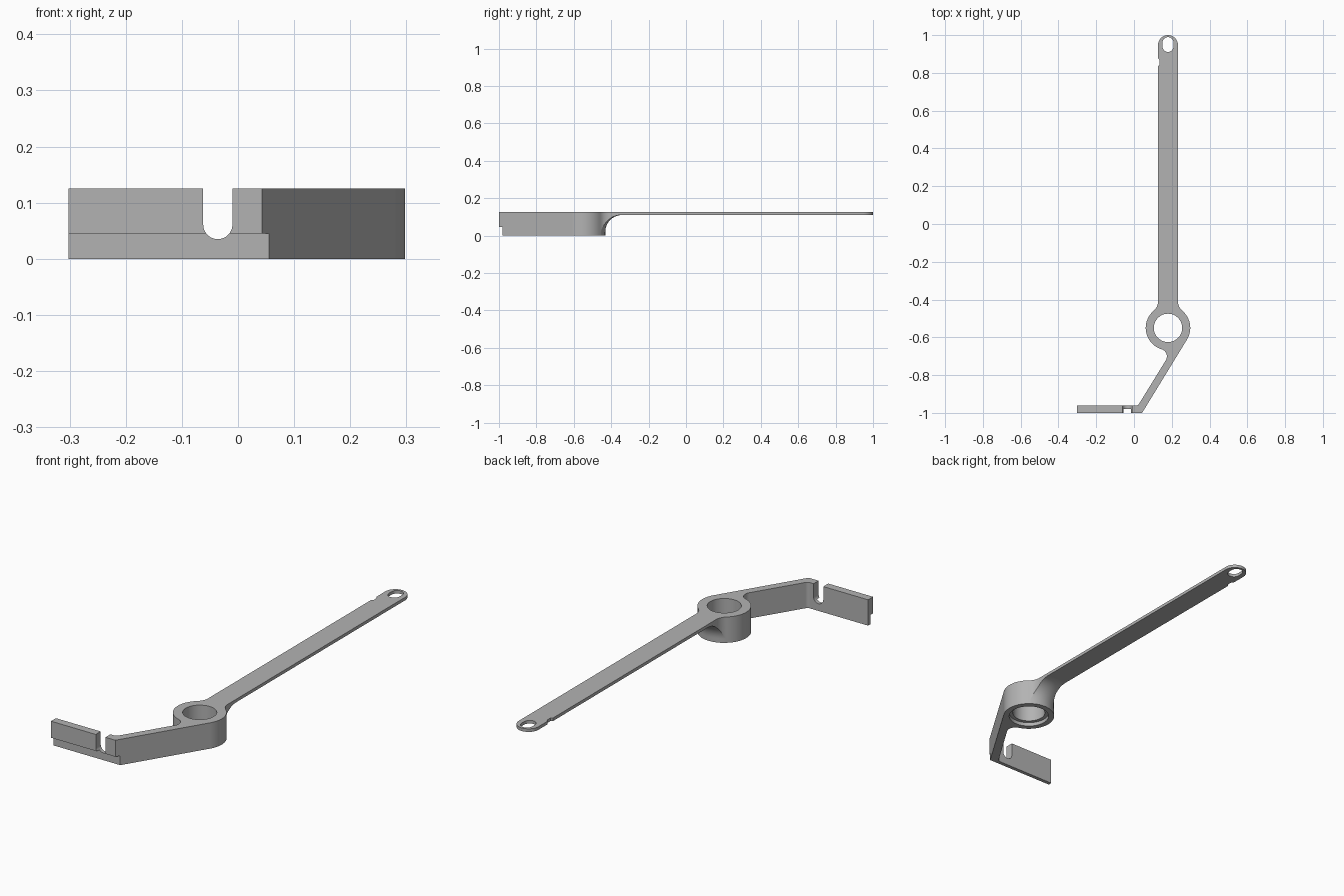
import bpy, bmesh
from math import radians, sin, cos, atan2, degrees, sqrt
from mathutils import Vector

if "Cube" in bpy.data.objects:
    bpy.data.objects.remove(bpy.data.objects["Cube"])

TOP = 0.125
STRAP_Z = 0.11
HUB, HUB_R = Vector((0.18, -0.55)), 0.118
ARM_W = 0.053                      # half width of the long arm
ELBOW = -31.6                      # direction square to the lower arm
N = Vector((cos(radians(ELBOW)), sin(radians(ELBOW))))
D = Vector((-N.y, N.x))


def arc(c, r, a0, a1, step=5):
    """Points along an arc, angles in degrees."""
    n = max(2, round(abs(a1 - a0) / step))
    angles = [radians(a0 + (a1 - a0) * i / n) for i in range(n + 1)]
    return [(c[0] + r * cos(a), c[1] + r * sin(a)) for a in angles]


def new_object(name, bm):
    bmesh.ops.recalc_face_normals(bm, faces=bm.faces)
    mesh = bpy.data.meshes.new(name)
    bm.to_mesh(mesh)
    bm.free()
    ob = bpy.data.objects.new(name, mesh)
    bpy.context.collection.objects.link(ob)
    return ob


def prism(name, pts, lo, hi, upright=False):
    """Extrude a profile along z, or along y when upright."""
    bm = bmesh.new()
    place = (lambda p: (p[0], lo, p[1])) if upright else (lambda p: (p[0], p[1], lo))
    face = bm.faces.new([bm.verts.new(place(p)) for p in pts])
    new = bmesh.ops.extrude_face_region(bm, geom=[face])["geom"]
    move = Vector((0, hi - lo, 0)) if upright else Vector((0, 0, hi - lo))
    bmesh.ops.translate(bm, vec=move, verts=[v for v in new if isinstance(v, bmesh.types.BMVert)])
    return new_object(name, bm)


def cut(body, cutter):
    mod = body.modifiers.new("cut", "BOOLEAN")
    mod.operation, mod.solver, mod.object = "DIFFERENCE", "EXACT", cutter
    bpy.context.view_layer.objects.active = body
    bpy.ops.object.modifier_apply(modifier=mod.name)
    bpy.data.objects.remove(cutter)


# Plan outline: front plate, lower arm, hub, long arm with rounded tip
flare_r = 0.065
flare_y = -0.41
flare_a = degrees(atan2(flare_y - HUB.y, ARM_W + flare_r))
inner = HUB_R - 0.038              # inner edge of the lower arm, from hub centre
web_r = 0.04
web = HUB + N * (inner - web_r) - D * sqrt((HUB_R + web_r) ** 2 - (inner - web_r) ** 2)
web_a = degrees(atan2(HUB.y - web.y, HUB.x - web.x))
bend_r = 0.02
bend_y = -0.962 + bend_r
bend_x = HUB.x + (inner - bend_r - (bend_y - HUB.y) * N.y) / N.x
left, right = HUB.x - ARM_W, HUB.x + ARM_W

outline = [(-0.302, -1), (0.043, -1)]
outline += arc(HUB, HUB_R, ELBOW, flare_a)
outline += arc((right + flare_r, flare_y), flare_r, 180 + flare_a, 180)[1:]
outline += arc((HUB.x, 1 - ARM_W), ARM_W, 0, 180)
outline += [(left, 0.878), (left + 0.009, 0.87), (left + 0.009, 0.843), (left, 0.836)]
outline += arc((left - flare_r, flare_y), flare_r, 0, -flare_a)
outline += arc(HUB, HUB_R, 180 - flare_a, 180 + web_a)[1:]
outline += arc(web, web_r, web_a, ELBOW)[1:]
outline += arc((bend_x, bend_y), bend_r, ELBOW, -90)
outline += [(-0.302, -0.962)]
body = prism("lever_bracket", outline, 0, TOP)

# Underside relief: sweeps around the hub, leaving a thin arm with a rounded root
root_r = 0.09
r0 = HUB_R + 0.0005
profile = [(r0, -0.1)] + arc((r0 + root_r, STRAP_Z - root_r), root_r, 180, 90, 7) + [(1.8, STRAP_Z), (1.8, -0.1)]
bm = bmesh.new()
rings = []
for i in range(23):
    a = radians(35 + 5 * i)
    rings.append([bm.verts.new((HUB.x + r * cos(a), HUB.y + r * sin(a), z)) for r, z in profile])
for p, q in zip(rings, rings[1:]):
    for k in range(len(profile)):
        m = (k + 1) % len(profile)
        bm.faces.new((p[k], p[m], q[m], q[k]))
bm.faces.new(rings[0])
bm.faces.new(rings[-1])
cut(body, new_object("underside_cutter", bm))

# Hub bore with a shallow counterbore below
cut(body, prism("bore_cutter", arc(HUB, 0.075, 0, 355), -0.1, 0.3))
cut(body, prism("counterbore_cutter", arc(HUB, 0.092, 0, 355), -0.1, 0.018))

# Elongated hole in the arm tip
tip_hole = arc((HUB.x, 0.96), 0.029, 0, 180, 8) + arc((HUB.x, 0.94), 0.029, 180, 360, 8)
cut(body, prism("tip_hole_cutter", tip_hole, -0.1, 0.3))

# Round-bottomed slot and front step in the plate
slot = [(-0.01, 0.3), (-0.062, 0.3)] + arc((-0.036, 0.061), 0.026, 180, 360, 8)
cut(body, prism("slot_cutter", slot, -1.1, -0.9, upright=True))
step = [(-0.4, -1.1), (0.3, -1.1), (0.3, -0.98), (-0.4, -0.98)]
cut(body, prism("step_cutter", step, -0.1, 0.045))

# Finish
grey = bpy.data.materials.new("plain grey")
grey.use_nodes = True
colour = (0.45, 0.45, 0.45, 1)
grey.diffuse_color = colour
grey.node_tree.nodes["Principled BSDF"].inputs["Base Color"].default_value = colour
body.data.materials.clear()
body.data.materials.append(grey)
bpy.ops.object.select_all(action="DESELECT")
body.select_set(True)
bpy.context.view_layer.objects.active = body
bpy.ops.object.shade_smooth_by_angle(angle=radians(25))
weighted = body.modifiers.new("even_shading", "WEIGHTED_NORMAL")
weighted.keep_sharp = True
